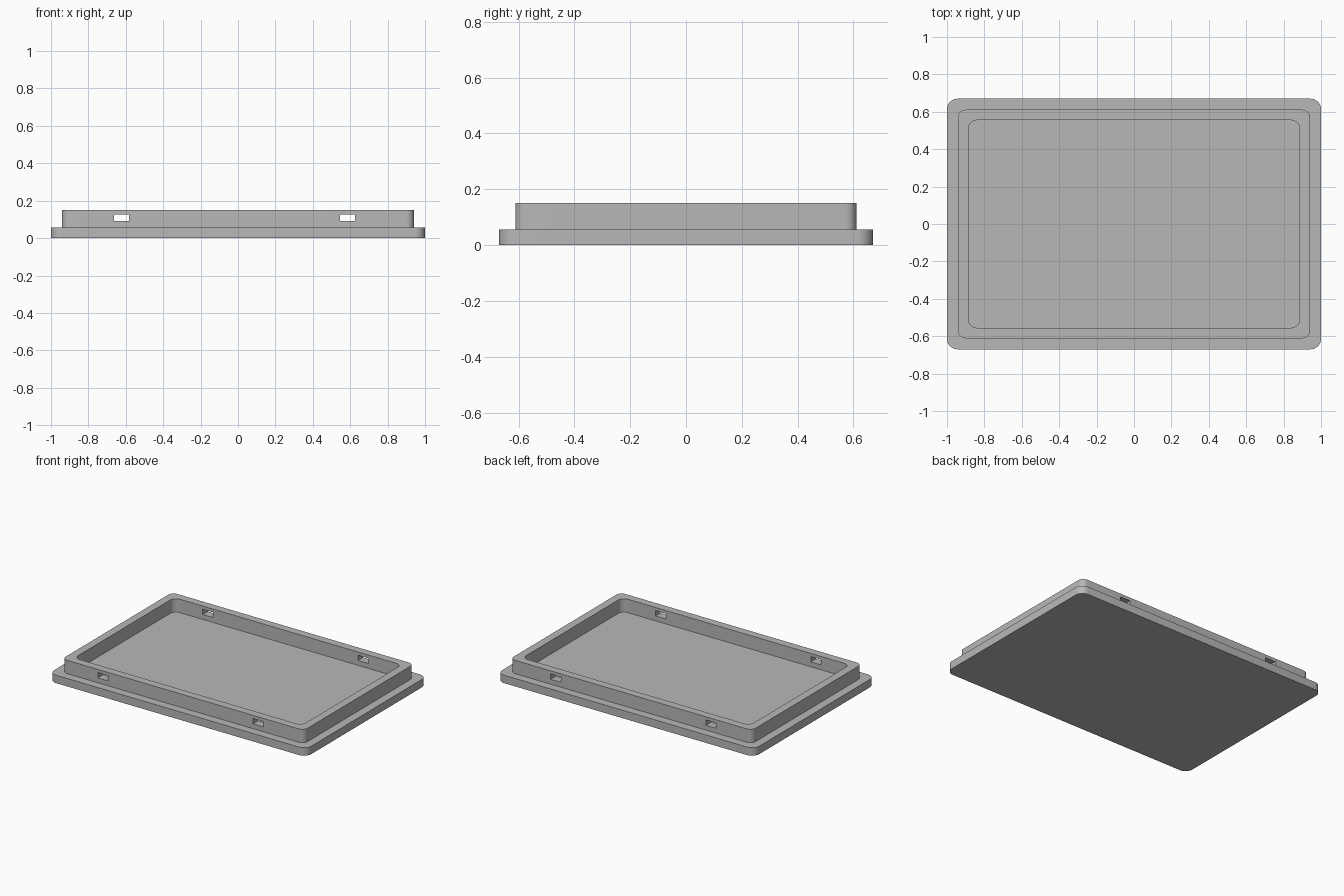
import bpy, bmesh, math

if "Cube" in bpy.data.objects:
    bpy.data.objects.remove(bpy.data.objects["Cube"])

grey = bpy.data.materials.new("light_grey")
grey.diffuse_color = (0.48, 0.48, 0.48, 1)
grey.use_nodes = True
grey.node_tree.nodes["Principled BSDF"].inputs["Base Color"].default_value = grey.diffuse_color

SEG = 8  # segments per rounded corner


def rounded_ring(bm, hx, hy, r, z):
    """Rounded rectangle of vertices at height z."""
    ring = []
    for i, (sx, sy) in enumerate([(1, 1), (-1, 1), (-1, -1), (1, -1)]):
        for k in range(SEG + 1):
            a = math.pi / 2 * (i + k / SEG)
            ring.append(bm.verts.new((sx * (hx - r) + r * math.cos(a),
                                      sy * (hy - r) + r * math.sin(a), z)))
    return ring


# Tray: flange, raised wall and recessed floor as one lofted profile
LEDGE, TOP = 0.056, 0.15
sections = [
    (1.0, 0.67, 0.056, 0.0),       # underside
    (1.0, 0.67, 0.056, LEDGE),     # flange edge
    (0.941, 0.611, 0.04, LEDGE),   # foot of the wall
    (0.941, 0.611, 0.04, TOP),     # outer rim
    (0.885, 0.555, 0.045, TOP),    # inner rim
    (0.885, 0.555, 0.045, LEDGE),  # floor
]
bm = bmesh.new()
rings = [rounded_ring(bm, *s) for s in sections]
for a, b in zip(rings, rings[1:]):
    n = len(a)
    for i in range(n):
        j = (i + 1) % n
        bm.faces.new((a[i], a[j], b[j], b[i]))
bm.faces.new(rings[0][::-1])
bm.faces.new(rings[-1])
bmesh.ops.recalc_face_normals(bm, faces=bm.faces)
mesh = bpy.data.meshes.new("tray")
bm.to_mesh(mesh)
bm.free()
mesh.materials.append(grey)
tray = bpy.data.objects.new("tray", mesh)
bpy.context.collection.objects.link(tray)
bpy.context.view_layer.objects.active = tray

# Clip slots cut through the front and back walls
for x in (-0.623, 0.585):
    bpy.ops.mesh.primitive_cube_add(size=1, location=(x, 0, 0.109))
    cutter = bpy.context.object
    cutter.name = "slot_cutter"
    cutter.scale = (0.08, 1.6, 0.037)
    cutter.hide_render = True
    cutter.data.materials.append(grey)
    bpy.context.view_layer.update()
    bpy.context.view_layer.objects.active = tray
    mod = tray.modifiers.new("slot", "BOOLEAN")
    mod.operation = "DIFFERENCE"
    mod.solver = "EXACT"
    mod.object = cutter
    bpy.ops.object.modifier_apply(modifier=mod.name)
    bpy.data.objects.remove(cutter, do_unlink=True)

# Smooth corners, sharp edges
bpy.ops.object.select_all(action="DESELECT")
tray.select_set(True)
bpy.context.view_layer.objects.active = tray
bpy.ops.object.shade_smooth_by_angle(angle=math.radians(30))
